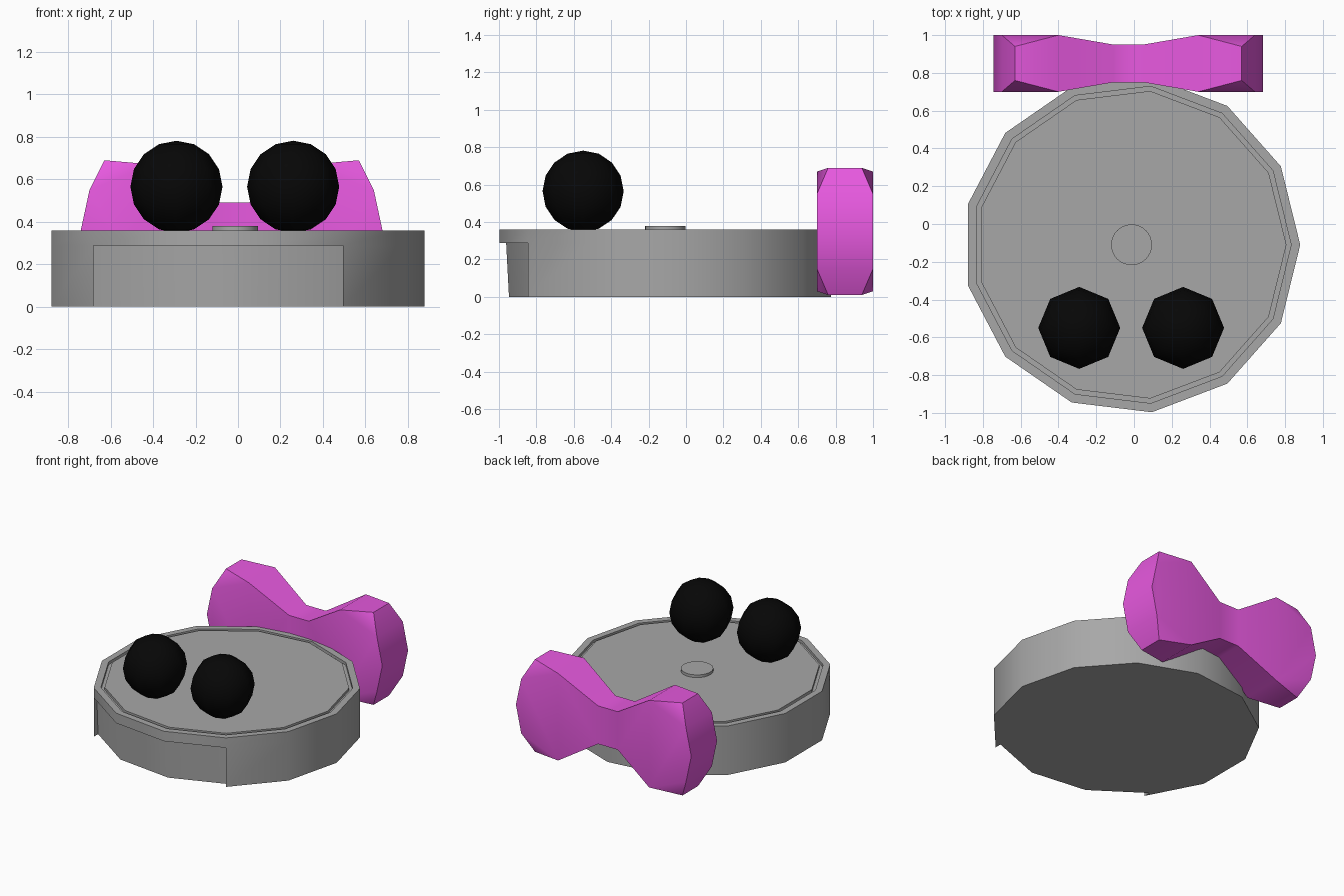
import bpy, bmesh, math

if "Cube" in bpy.data.objects:
    bpy.data.objects.remove(bpy.data.objects["Cube"])


def material(name, color):
    m = bpy.data.materials.new(name)
    m.diffuse_color = color
    m.use_nodes = True
    m.node_tree.nodes["Principled BSDF"].inputs["Base Color"].default_value = m.diffuse_color
    return m


def finish(bm, name, location, mat, angle=30):
    bmesh.ops.recalc_face_normals(bm, faces=bm.faces[:])
    mesh = bpy.data.meshes.new(name)
    bm.to_mesh(mesh)
    bm.free()
    ob = bpy.data.objects.new(name, mesh)
    ob.location = location
    bpy.context.collection.objects.link(ob)
    mesh.materials.append(mat)
    bpy.ops.object.select_all(action='DESELECT')
    ob.select_set(True)
    bpy.context.view_layer.objects.active = ob
    bpy.ops.object.shade_smooth_by_angle(angle=math.radians(angle))
    return ob


pink = material("pink", (0.8, 0.1, 0.74, 1))
black = material("black", (0.002, 0.002, 0.002, 1))
grey = material("dark_grey", (0.39, 0.39, 0.39, 1))

# Body: 13-sided disc with a groove in the top and a recessed front panel
N = 13
CX, CY = -0.013, -0.11
profile = [(0.893, 0), (0.893, 0.287), (0.893, 0.36), (0.845, 0.36),
           (0.845, 0.34), (0.82, 0.34), (0.82, 0.36)]
front = (8, 9, 10)
bm = bmesh.new()
rings = [[bm.verts.new((r * math.cos(math.tau * i / N), r * math.sin(math.tau * i / N), z))
          for i in range(N)] for r, z in profile]
for level, (a, b) in enumerate(zip(rings, rings[1:])):
    for i in range(N):
        if level == 0 and i in front:
            continue
        j = (i + 1) % N
        bm.faces.new((a[i], a[j], b[j], b[i]))
bm.faces.new(rings[-1])

# Front panel pushed back under a small overhang
low, mid = rings[0], rings[1]
ptop = {i: bm.verts.new((mid[i].co.x, mid[i].co.y + 0.035, 0.287)) for i in range(8, 12)}
pbot = {i: bm.verts.new((low[i].co.x, low[i].co.y + 0.05, 0)) for i in range(8, 12)}
for i in front:
    bm.faces.new((pbot[i], pbot[i + 1], ptop[i + 1], ptop[i]))
    bm.faces.new((ptop[i], ptop[i + 1], mid[i + 1], mid[i]))
for i in (8, 11):
    bm.faces.new((low[i], mid[i], ptop[i], pbot[i]))
bm.faces.new(low[:9] + [pbot[i] for i in range(8, 12)] + low[11:])
bmesh.ops.delete(bm, geom=[v for v in bm.verts if not v.link_faces], context='VERTS')
finish(bm, "body", (CX, CY, 0), grey)

# Small button in the middle of the top
bm = bmesh.new()
bmesh.ops.create_cone(bm, cap_ends=True, segments=32, radius1=0.108, radius2=0.108, depth=0.04)
finish(bm, "top_button", (CX, CY, 0.36), grey)

# Two ball eyes
for side, x in (("left", -0.29), ("right", 0.26)):
    bm = bmesh.new()
    bmesh.ops.create_uvsphere(bm, u_segments=8, v_segments=8, radius=0.217)
    finish(bm, side + "_eye", (x, -0.55, 0.565), black, 50)

# Bow at the back: one lobe, mirrored across its middle
bm = bmesh.new()
cap = [(0.60, 0.09, 0.34), (0.67, 0.15, 0.20), (0.713, 0.15, 0),
       (0.67, 0.15, -0.20), (0.60, 0.09, -0.34)]
front_edge = [bm.verts.new((x, -y, z)) for x, y, z in cap]
back_edge = [bm.verts.new(p) for p in cap]


def section(x, y, z):
    return [bm.verts.new((x, sy * y, sz * z))
            for sy, sz in ((-1, 1), (1, 1), (1, -1), (-1, -1))]


lobe = section(0.37, 0.15, 0.32)
waist = section(0.08, 0.10, 0.14)
centre = section(0, 0.10, 0.14)
for a, b in ((lobe, waist), (waist, centre)):
    for i in range(4):
        j = (i + 1) % 4
        bm.faces.new((a[i], a[j], b[j], b[i]))
for i in range(4):
    bm.faces.new((front_edge[i], front_edge[i + 1], back_edge[i + 1], back_edge[i]))
for e, t, b in ((front_edge, lobe[0], lobe[3]), (back_edge, lobe[1], lobe[2])):
    bm.faces.new((t, e[1], e[2], e[3], b))
    bm.faces.new((t, e[0], e[1]))
    bm.faces.new((b, e[3], e[4]))
bm.faces.new((front_edge[0], back_edge[0], lobe[1], lobe[0]))
bm.faces.new((front_edge[4], back_edge[4], lobe[2], lobe[3]))
bow = finish(bm, "bow", (-0.03, 0.85, 0.35), pink, 34)
bow.modifiers.new("mirror", 'MIRROR').use_clip = True
